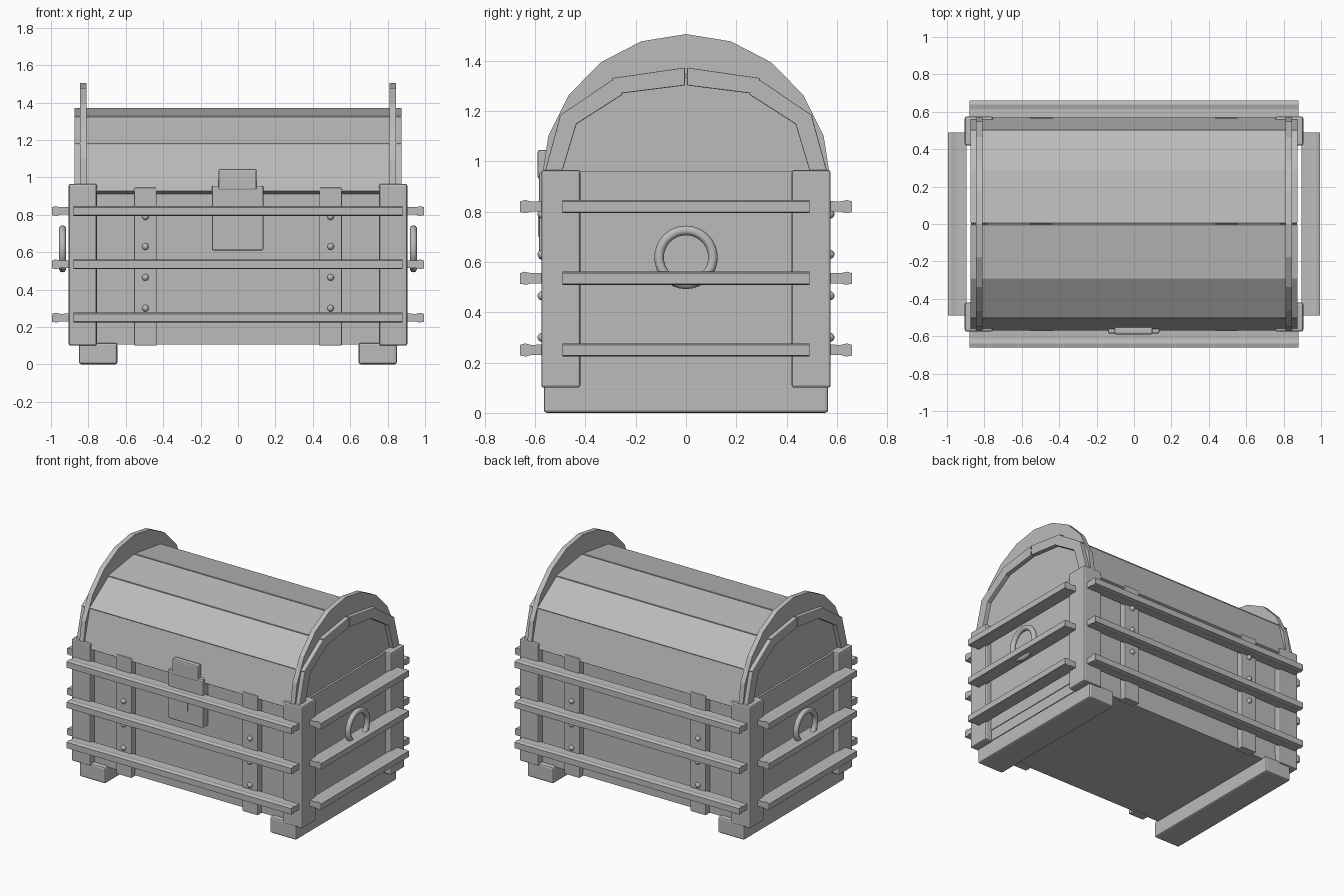
import bpy, bmesh, math
from mathutils import Vector

cube = bpy.data.objects.get("Cube")
if cube:
    bpy.data.objects.remove(cube, do_unlink=True)

grey = bpy.data.materials.new("plain_grey")
grey.use_nodes = True
COLOUR = (0.5, 0.5, 0.5, 1)
grey.diffuse_color = COLOUR
grey.node_tree.nodes["Principled BSDF"].inputs["Base Color"].default_value = COLOUR


def finish(name, bm, bevel=0.0, smooth=False):
    bmesh.ops.recalc_face_normals(bm, faces=bm.faces)
    mesh = bpy.data.meshes.new(name)
    bm.to_mesh(mesh)
    bm.free()
    mesh.materials.append(grey)
    ob = bpy.data.objects.new(name, mesh)
    bpy.context.collection.objects.link(ob)
    if bevel:
        mod = ob.modifiers.new("soft_edges", "BEVEL")
        mod.width = bevel
        mod.segments = 2
    if smooth:
        bpy.ops.object.select_all(action="DESELECT")
        ob.select_set(True)
        bpy.context.view_layer.objects.active = ob
        bpy.ops.object.shade_smooth_by_angle(angle=math.radians(35))
    return ob


def box(name, x, y, z, bevel=0.0):
    """Box from (min, max) pairs."""
    bm = bmesh.new()
    bmesh.ops.create_cube(bm, size=1)
    for v in bm.verts:
        v.co = [sum(r) / 2 + c * (r[1] - r[0]) for c, r in zip(v.co, (x, y, z))]
    return finish(name, bm, bevel)


def extrude(name, points, x0, x1, bevel=0.0, smooth=False):
    """Extrude a (y, z) outline along x."""
    bm = bmesh.new()
    face = bm.faces.new([bm.verts.new((x0, y, z)) for y, z in points])
    geo = bmesh.ops.extrude_face_region(bm, geom=[face])["geom"]
    for v in geo:
        if isinstance(v, bmesh.types.BMVert):
            v.co.x = x1
    return finish(name, bm, bevel, smooth)


def arch(a, b, n, base=0.92):
    """Half ellipse in (y, z)."""
    return [(-a * math.cos(math.pi * i / n), base + b * math.sin(math.pi * i / n))
            for i in range(n + 1)]


def span(s, lo, hi):
    return tuple(sorted((s * lo, s * hi)))


# Body, end walls and floor slab
box("body", (-0.84, 0.84), (-0.525, 0.525), (0.18, 0.91))
box("floor_slab", (-0.855, 0.855), (-0.53, 0.53), (0.105, 0.18))
for s, side in ((1, "left"), (-1, "right")):
    box(f"end_wall_{side}", span(s, 0.78, 0.86), (-0.5, 0.5), (0.18, 0.96))
    box(f"foot_{side}", span(s, 0.645, 0.85), (-0.565, 0.565), (0, 0.115), 0.012)
    for t, end in ((-1, "front"), (1, "back")):
        box(f"corner_post_{end}_{side}", span(s, 0.755, 0.905), span(t, 0.42, 0.575),
            (0.1, 0.965), 0.01)

# Horizontal slats with a slightly waisted section
section = [(0, -0.02), (0.055, -0.02), (0.075, -0.026), (0.1, -0.022),
           (0.1, 0.02), (0.08, 0.026), (0.055, 0.02), (0, 0.022)]
for z in (0.25, 0.535, 0.82):
    for t, end in ((-1, "front"), (1, "back")):
        extrude(f"{end}_slat", [(t * (0.56 + d), z + h) for d, h in section], -0.88, 0.88)
    for s, side in ((1, "left"), (-1, "right")):
        ob = extrude(f"{side}_slat", [(s * (0.895 + d), z + h) for d, h in section],
                     -0.49, 0.49)
        ob.rotation_euler.z = -math.pi / 2

# Vertical straps and rivets
for s in (-1, 1):
    for t, end in ((-1, "front"), (1, "back")):
        box(f"{end}_strap", span(s, 0.435, 0.555), span(t, 0.51, 0.572), (0.1, 0.945), 0.005)
        for z in (0.3, 0.465, 0.63, 0.79):
            bm = bmesh.new()
            bmesh.ops.create_uvsphere(bm, u_segments=12, v_segments=8, radius=0.018)
            bmesh.ops.translate(bm, verts=bm.verts, vec=Vector((s * 0.495, t * 0.572, z)))
            finish(f"{end}_rivet", bm, smooth=True)

# Lid planks, stepping up over the arch
plank_edges = [((0.57, 0.925), (0.5, 1.18)), ((0.505, 1.18), (0.29, 1.325)),
               ((0.295, 1.33), (0.004, 1.372))]
for t, end in ((-1, "front"), (1, "back")):
    for low, high in plank_edges:
        p, q = Vector(low), Vector(high)
        d = (q - p).normalized()
        inward = Vector((-d.y, d.x)) * 0.065
        if inward.x > 0 or inward.y > 0:
            inward = -inward
        ring = [p, q, q + inward * 1.1, p + inward]
        pts = [(t * max(v.x, 0.004), v.y) for v in ring]
        extrude(f"{end}_lid_plank", pts, -0.875, 0.875, 0.004)

# Lid bands that show between plank ridges
outer, inner = arch(0.56, 0.425, 28), arch(0.545, 0.41, 28)


def band(name, x0, x1):
    bm = bmesh.new()
    rows = [[bm.verts.new((x, y, z)) for y, z in path]
            for x, path in ((x0, outer), (x1, outer), (x1, inner), (x0, inner))]
    for k in range(4):
        a, b = rows[k], rows[(k + 1) % 4]
        for i in range(len(a) - 1):
            bm.faces.new((a[i], a[i + 1], b[i + 1], b[i]))
    for i in (0, -1):
        bm.faces.new([r[i] for r in rows])
    finish(name, bm, smooth=True)


# Tall faceted end boards closing the lid
for s, side in ((1, "left"), (-1, "right")):
    band(f"lid_band_{side}", *span(s, 0.435, 0.555))
    band(f"lid_end_band_{side}", *span(s, 0.78, 0.872))
    extrude(f"lid_end_board_{side}", arch(0.575, 0.585, 10), *span(s, 0.81, 0.845))

# Ring handles
for s, side in ((1, "left"), (-1, "right")):
    bpy.ops.mesh.primitive_torus_add(major_segments=32, minor_segments=10,
                                     major_radius=0.107, minor_radius=0.019,
                                     location=(s * 0.938, 0, 0.618),
                                     rotation=(0, math.pi / 2, 0))
    ring = bpy.context.object
    ring.name = f"ring_handle_{side}"
    ring.data.materials.append(grey)
    bpy.ops.object.shade_smooth_by_angle(angle=math.radians(60))

# Lock plate, hasp and keyhole
box("lock_plate", (-0.14, 0.135), (-0.585, -0.52), (0.61, 0.955), 0.008)
box("lock_hasp", (-0.105, 0.1), (-0.59, -0.55), (0.93, 1.045), 0.01)
box("keyhole", (-0.02, 0.018), (-0.589, -0.582), (0.7, 0.78))
